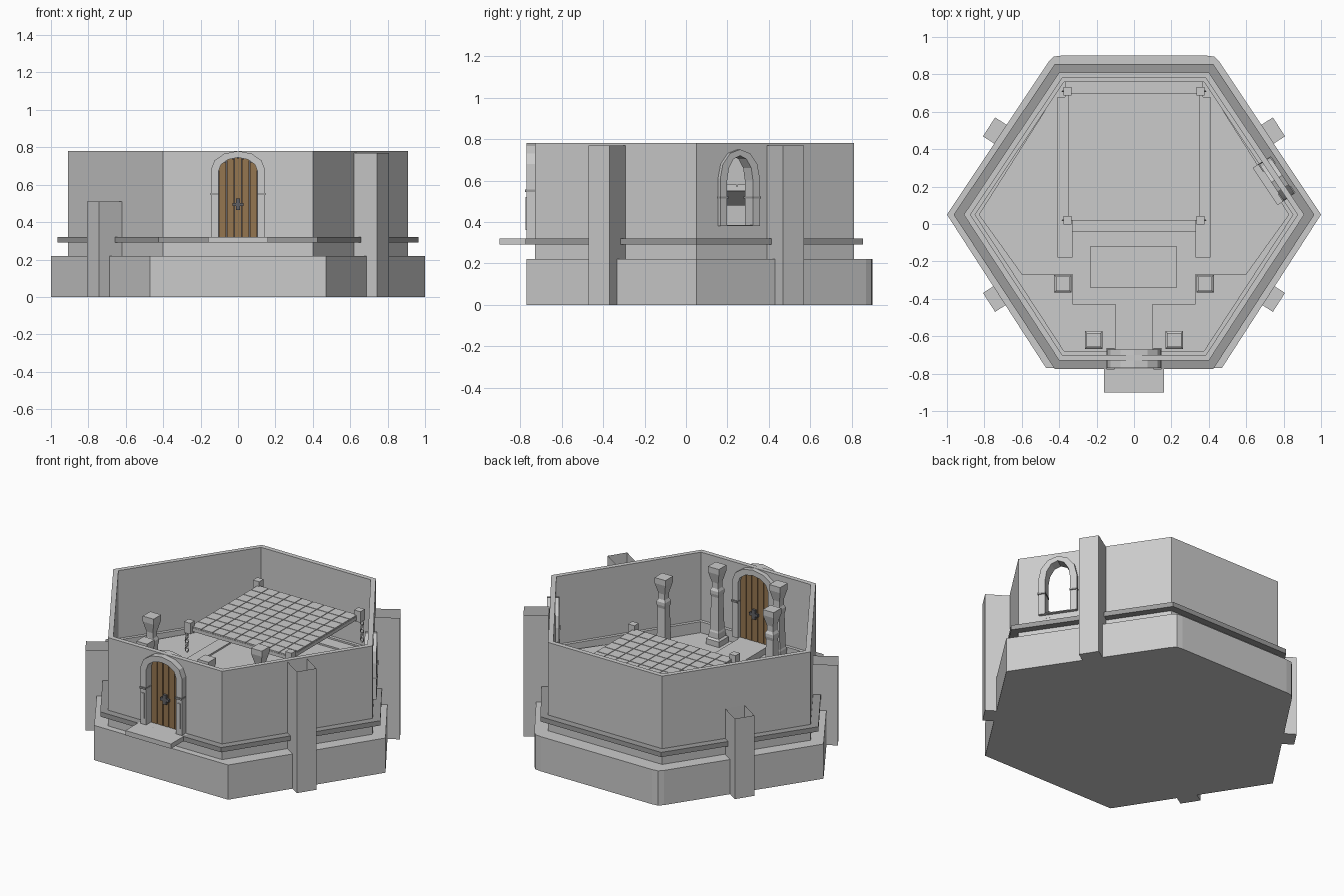
import bpy, bmesh, math
from mathutils import Matrix, Vector

if "Cube" in bpy.data.objects:
    bpy.data.objects.remove(bpy.data.objects["Cube"])


def material(name, rgb):
    m = bpy.data.materials.new(name)
    m.diffuse_color = (*rgb, 1)
    m.use_nodes = True
    m.node_tree.nodes["Principled BSDF"].inputs["Base Color"].default_value = m.diffuse_color
    return m


STONE = material("grey stone", (0.60, 0.60, 0.60))
TRIM = material("dark stone", (0.33, 0.33, 0.33))
WOOD = material("brown wood", (0.30, 0.18, 0.08))
IRON = material("dark iron", (0.12, 0.12, 0.13))


def finish(name, bm, mat, matrix=None):
    bmesh.ops.recalc_face_normals(bm, faces=bm.faces)
    me = bpy.data.meshes.new(name)
    bm.to_mesh(me)
    bm.free()
    me.materials.append(mat)
    ob = bpy.data.objects.new(name, me)
    if matrix is not None:
        ob.matrix_world = matrix
    bpy.context.collection.objects.link(ob)
    return ob


def loft(name, loops, mat, matrix=None, closed=False, top=True):
    """Skin a list of equal-length point loops; closed joins last to first."""
    bm = bmesh.new()
    vs = [[bm.verts.new(p) for p in lp] for lp in loops]
    n = len(vs[0])
    pairs = list(zip(vs, vs[1:])) + ([(vs[-1], vs[0])] if closed else [])
    for a, b in pairs:
        for i in range(n):
            j = (i + 1) % n
            bm.faces.new((a[i], a[j], b[j], b[i]))
    if not closed:
        bm.faces.new(vs[0])
        if top:
            bm.faces.new(vs[-1])
    return finish(name, bm, mat, matrix)


def at(pts, z):
    return [(x, y, z) for x, y in pts]


def prism(name, pts, z0, z1, mat=STONE, matrix=None, top=True):
    return loft(name, [at(pts, z0), at(pts, z1)], mat, matrix, top=top)


def ring(name, outer, inner, z0, z1, mat=STONE):
    return loft(name, [at(outer, z0), at(outer, z1), at(inner, z1), at(inner, z0)], mat, closed=True)


def rect(x0, x1, y0, y1):
    return [(x0, y0), (x1, y0), (x1, y1), (x0, y1)]


def box(name, x0, x1, y0, y1, z0, z1, mat=STONE, matrix=None):
    return prism(name, rect(x0, x1, y0, y1), z0, z1, mat, matrix)


def hexagon(d):
    """Wall outline moved inwards by d."""
    c, s = 0.40 - 0.53 * d, 0.91 - 1.2 * d
    return [(-c, -0.73 + d), (c, -0.73 + d), (s, 0.05), (c, 0.81 - d), (-c, 0.81 - d), (-s, 0.05)]


def arch(w, z0, spring, top, y, n=6):
    """Open arch outline in the xz plane."""
    pts = [(w, y, z0)]
    for i in range(n + 1):
        a = math.pi * i / n
        pts.append((w * math.cos(a), y, spring + (top - spring) * math.sin(a)))
    return pts + [(-w, y, z0)]


def arch_solid(name, args, y0, y1, mat, matrix=None):
    return loft(name, [arch(*args, y0), arch(*args, y1)], mat, matrix)


def arch_frame(name, out, inn, y0, y1, matrix=None):
    loops = [arch(*out, y0), arch(*out, y1), arch(*inn, y1), arch(*inn, y0)]
    return loft(name, loops, STONE, matrix, closed=True)


def cut(target, cutter):
    cutter.hide_render = True
    mod = target.modifiers.new("opening", 'BOOLEAN')
    mod.operation, mod.solver, mod.object = 'DIFFERENCE', 'EXACT', cutter
    bpy.context.view_layer.objects.active = target
    bpy.ops.object.modifier_apply(modifier=mod.name)
    bpy.data.objects.remove(cutter)


# foundation, wall, outer moulding and inner skirting
prism("foundation", [(-0.47, -0.77), (0.47, -0.77), (1, 0.05), (0.455, 0.87), (0.43, 0.895), (0.39, 0.9),
                     (-0.39, 0.9), (-0.43, 0.895), (-0.455, 0.87), (-1, 0.05)], 0, 0.22)
wall = ring("wall", hexagon(0), hexagon(0.03), 0.22, 0.78)
ring("moulding", hexagon(-0.045), hexagon(0.005), 0.29, 0.32, TRIM)
skirting = ring("skirting", hexagon(0.025), hexagon(0.05), 0.26, 0.35)

# door and window openings
win_dir = Vector((-0.51, 0.76, 0)).normalized()
win_in = Vector((-0.76, -0.51, 0)).normalized()
WIN = Matrix.Translation((0.776, 0.25, 0)) @ Matrix(
    ((win_dir.x, win_in.x, 0, 0), (win_dir.y, win_in.y, 0, 0), (0, 0, 1, 0), (0, 0, 0, 1)))
bpy.context.view_layer.update()
DOOR_IN, DOOR_OUT = (0.105, 0.32, 0.67, 0.745), (0.145, 0.32, 0.68, 0.78)
WIN_IN, WIN_OUT = (0.075, 0.385, 0.60, 0.72), (0.115, 0.38, 0.61, 0.75)
for target in (wall, skirting):
    cut(target, arch_solid("door_cutter", DOOR_IN, -0.8, -0.6, STONE))
cut(wall, arch_solid("window_cutter", WIN_IN, -0.1, 0.1, STONE, WIN))

# door: frame, jamb details, planks and iron handle
arch_frame("door_frame", DOOR_OUT, DOOR_IN, -0.77, -0.67)
for s in (-1, 1):
    x = s * 0.126
    box("jamb_capital", x - 0.022, x + 0.022, -0.778, -0.662, 0.545, 0.556, TRIM)
    box("jamb_panel", x - 0.010, x + 0.010, -0.776, -0.77, 0.36, 0.52)
arch_solid("door_core", (0.105, 0.32, 0.67, 0.745), -0.712, -0.698, IRON)
for i in range(5):
    x = (i - 2) * 0.041
    h = 0.67 + 0.072 * math.sqrt(1 - min(1, abs(x) / 0.112) ** 2)
    box("door_plank", x - 0.0185, x + 0.0185, -0.722, -0.690, 0.32, h, WOOD)
for y0, y1 in ((-0.738, -0.72), (-0.692, -0.675)):
    box("door_handle", -0.03, 0.03, y0, y1, 0.485, 0.503, IRON)
    box("door_lock", -0.012, 0.012, y0, y1, 0.465, 0.525, IRON)
box("door_step", -0.16, 0.16, -0.90, -0.70, 0.29, 0.32)

# window frame with capitals and inner sill
arch_frame("window_frame", WIN_OUT, WIN_IN, -0.02, 0.05, WIN)
for s in (-1, 1):
    x = s * 0.095
    box("window_capital", x - 0.023, x + 0.023, -0.026, 0.056, 0.512, 0.522, TRIM, WIN)
box("window_sill", -0.12, 0.12, 0.0, 0.09, 0.36, 0.385, STONE, WIN)

# buttresses: short on the left, tall on the right, hollow at the top
for sx, h in ((-1, 0.51), (1, 0.77)):
    for sy in (-1, 1):
        m = Matrix.Translation((sx * 0.714, 0.05 + sy * 0.43, 0)) @ Matrix.Rotation(
            math.atan2(sy * 0.54, sx * 0.84), 4, 'Z')
        prism("buttress", rect(-0.0725, 0.0725, -0.06, 0.06), 0, h, STONE, m, top=False)

# floors: low floor, raised floor with entrance walkway, edging and panels
prism("low_floor", hexagon(0.02), 0.22, 0.28)
half = [(0.10, -0.69), (0.10, -0.43), (0.33, -0.43), (0.33, -0.27), (0.60, -0.27), (0.83, 0.05), (0.375, 0.765)]
prism("raised_floor", half + [(-x, y) for x, y in reversed(half)], 0.28, 0.32)
for s in (-1, 1):
    box("floor_border", *sorted((s * 0.33, s * 0.41)), -0.18, 0.68, 0.32, 0.34)
box("floor_border_back", -0.37, 0.37, 0.68, 0.765, 0.32, 0.34)
box("floor_panel", -0.33, 0.33, -0.04, 0.68, 0.32, 0.33)
box("entrance_panel", -0.235, 0.23, -0.34, -0.12, 0.32, 0.33)

# four square pillars
PROFILE = [(0.28, 0.047), (0.315, 0.047), (0.325, 0.036), (0.36, 0.034), (0.37, 0.030), (0.58, 0.025),
           (0.60, 0.030), (0.62, 0.030), (0.635, 0.022), (0.67, 0.022), (0.735, 0.038), (0.77, 0.038)]
for x, y in ((0.215, -0.62), (0.38, -0.32)):
    for s in (-1, 1):
        loft("pillar", [at(rect(s * x - r, s * x + r, y - r, y + r), z) for z, r in PROFILE], STONE)

# hanging tiled platform with tapered underside
X0, X1, Y0, Y1 = -0.35, 0.35, 0.02, 0.70
box("platform_slab", X0, X1, Y0, Y1, 0.55, 0.572)
loft("platform_underside", [at(rect(-0.20, 0.20, 0.17, 0.55), 0.48),
                            at(rect(X0 + 0.02, X1 - 0.02, Y0 + 0.02, Y1 - 0.02), 0.55)], STONE)
N = 9
dx, dy = (X1 - X0) / N, (Y1 - Y0) / N
for i in range(N):
    for j in range(N):
        x, y = X0 + i * dx, Y0 + j * dy
        box("platform_tile", x + 0.002, x + dx - 0.002, y + 0.002, y + dy - 0.002, 0.572, 0.58)


# corner brackets with hanging chains
def link(name, centre, turn):
    loops = []
    for i in range(8):
        a = 2 * math.pi * i / 8
        loops.append([((0.011 + 0.004 * math.cos(b)) * math.cos(a), 0.004 * math.sin(b),
                       (0.017 + 0.004 * math.cos(b)) * math.sin(a))
                      for b in (k * math.pi / 2 for k in range(4))])
    loft(name, loops, STONE, Matrix.Translation(centre) @ Matrix.Rotation(turn, 4, 'Z'), closed=True)


for s in (-1, 1):
    for y in (0.02, 0.71):
        x = s * 0.355
        box("platform_bracket", x - 0.022, x + 0.022, y - 0.022, y + 0.022, 0.54, 0.61)
        for k in range(5):
            link("chain_link", (x + s * 0.018, y, 0.53 - k * 0.026), (k % 2) * math.pi / 2)
